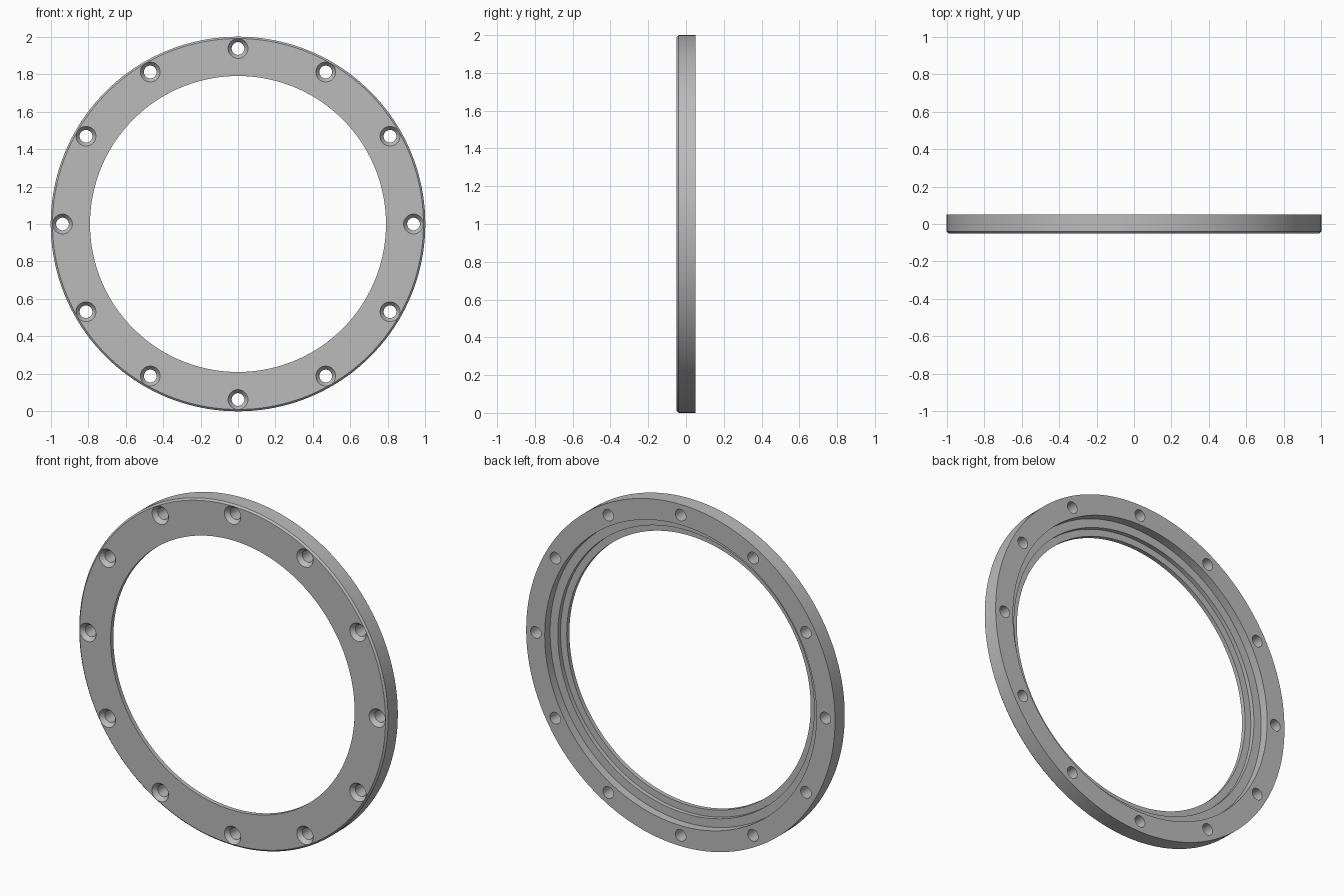
import bpy
import bmesh
from math import cos, sin, pi, tau

if "Cube" in bpy.data.objects:
    bpy.data.objects.remove(bpy.data.objects["Cube"], do_unlink=True)

steel = bpy.data.materials.new("grey metal")
steel.use_nodes = True
GREY = (0.5, 0.5, 0.5, 1)
steel.diffuse_color = GREY
steel.node_tree.nodes["Principled BSDF"].inputs["Base Color"].default_value = GREY


def add_lathe(bm, profile, steps, cx=0, cz=0):
    """Revolve a closed (radius, y) profile about a line parallel to the y axis."""
    rings = []
    for i in range(steps):
        a = tau * i / steps
        rings.append([bm.verts.new((cx + r * cos(a), y, cz + r * sin(a)))
                      for r, y in profile])
    n = len(profile)
    for i, ring in enumerate(rings):
        after = rings[(i + 1) % steps]
        for j in range(n):
            k = (j + 1) % n
            bm.faces.new((ring[j], ring[k], after[k], after[j]))


def finish(bm, name):
    bmesh.ops.remove_doubles(bm, verts=bm.verts, dist=1e-5)
    bmesh.ops.dissolve_degenerate(bm, edges=bm.edges, dist=1e-6)
    bmesh.ops.recalc_face_normals(bm, faces=bm.faces)
    mesh = bpy.data.meshes.new(name)
    bm.to_mesh(mesh)
    bm.free()
    mesh.materials.append(steel)
    obj = bpy.data.objects.new(name, mesh)
    bpy.context.collection.objects.link(obj)
    obj.location.z = 1
    return obj


# Flange ring: chamfered front rim, two stepped recesses at the back
bm = bmesh.new()
add_lathe(bm, [(0.79, -0.05), (0.99, -0.05), (1.0, -0.04), (1.0, 0.05),
               (0.88, 0.05), (0.88, 0.0), (0.83, 0.0), (0.83, -0.025),
               (0.79, -0.025)], 160)
ring = finish(bm, "flange_ring")

# Countersunk bolt holes
HOLES, BOLT_CIRCLE = 12, 0.937
bm = bmesh.new()
for i in range(HOLES):
    a = tau * i / HOLES + pi / 2
    add_lathe(bm, [(0, -0.06), (0.053, -0.06), (0.053, -0.05), (0.034, -0.025),
                   (0.034, 0.06), (0, 0.06)], 32,
              BOLT_CIRCLE * cos(a), BOLT_CIRCLE * sin(a))
cutter = finish(bm, "bolt_hole_cutter")
cutter.hide_render = True

cut = ring.modifiers.new("bolt holes", "BOOLEAN")
cut.object = cutter
cut.operation = "DIFFERENCE"
cut.solver = "EXACT"

bpy.ops.object.select_all(action="DESELECT")
ring.select_set(True)
bpy.context.view_layer.objects.active = ring
bpy.context.view_layer.update()
bpy.ops.object.modifier_apply(modifier=cut.name)
bpy.data.objects.remove(cutter, do_unlink=True)
bpy.ops.object.shade_smooth_by_angle(angle=pi / 6)
